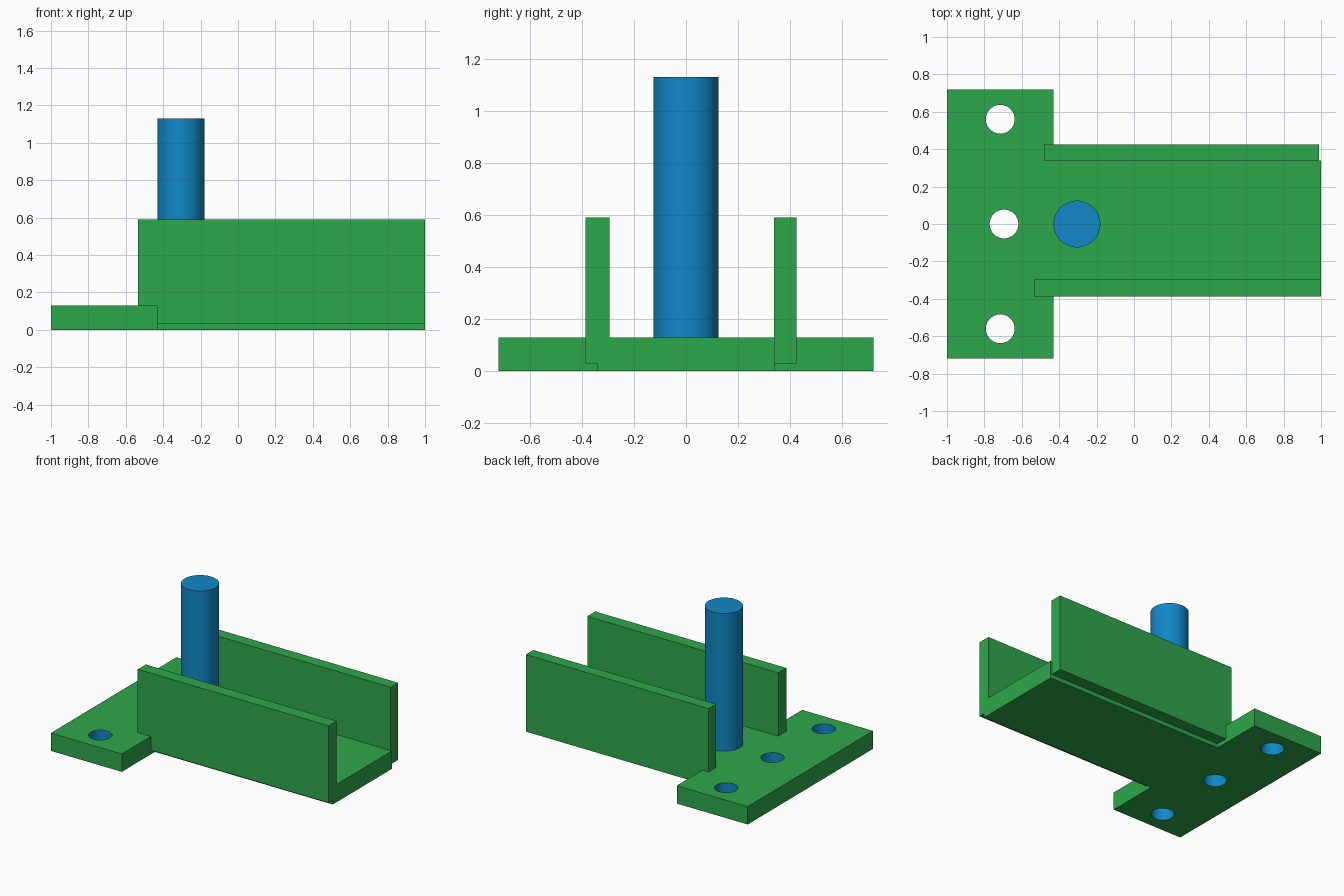
import bpy, bmesh, math
from mathutils import Vector

if "Cube" in bpy.data.objects:
    bpy.data.objects.remove(bpy.data.objects["Cube"])


def material(name, rgb):
    m = bpy.data.materials.new(name)
    m.diffuse_color = (*rgb, 1)
    m.use_nodes = True
    m.node_tree.nodes["Principled BSDF"].inputs["Base Color"].default_value = m.diffuse_color
    return m


green = material("green", (0.027, 0.392, 0.070))
blue = material("blue", (0.005, 0.250, 0.570))


def make(name, bm, *mats):
    bmesh.ops.recalc_face_normals(bm, faces=bm.faces)
    me = bpy.data.meshes.new(name)
    bm.to_mesh(me)
    bm.free()
    ob = bpy.data.objects.new(name, me)
    bpy.context.collection.objects.link(ob)
    for m in mats:
        me.materials.append(m)
    return ob


def prism(name, outline, z0, z1, *mats):
    bm = bmesh.new()
    base = bm.faces.new([bm.verts.new((x, y, z0)) for x, y in outline])
    top = bmesh.ops.extrude_face_region(bm, geom=[base], use_keep_orig=True)["geom"]
    bmesh.ops.translate(bm, vec=(0, 0, z1 - z0),
                        verts=[g for g in top if isinstance(g, bmesh.types.BMVert)])
    return make(name, bm, *mats)


def circle(x, y, r, n=64):
    return [(x + r * math.cos(2 * math.pi * i / n),
             y + r * math.sin(2 * math.pi * i / n)) for i in range(n)]


def rect(x0, x1, y0, y1):
    return [(x0, y0), (x1, y0), (x1, y1), (x0, y1)]


def activate(ob):
    bpy.ops.object.select_all(action='DESELECT')
    ob.select_set(True)
    bpy.context.view_layer.objects.active = ob


# T-shaped base plate: wide flange plus channel floor
half = [(1, 0.34), (-0.43, 0.34), (-0.43, 0.72), (-1, 0.72)]
plate = prism("base_plate", half + [(x, -y) for x, y in reversed(half)],
              0, 0.13, green, blue)

# Three bolt holes through the flange
holes = [(-0.715, 0.56), (-0.695, 0.0), (-0.715, -0.56)]
radius = 0.077
for x, y in holes:
    cutter = prism("hole_cutter", circle(x, y, radius), -0.1, 0.3)
    activate(plate)
    mod = plate.modifiers.new("hole", 'BOOLEAN')
    mod.operation = 'DIFFERENCE'
    mod.solver = 'EXACT'
    mod.object = cutter
    bpy.ops.object.modifier_apply(modifier=mod.name)
    bpy.data.objects.remove(cutter)

# Hole walls are blue, everything else green
for p in plate.data.polygons:
    bore = abs(p.normal.z) < 0.5 and any(
        (p.center.xy - Vector(h)).length < radius + 0.01 for h in holes)
    p.material_index = 1 if bore else 0
activate(plate)
bpy.ops.object.shade_smooth_by_angle(angle=math.radians(30))

# Channel side walls, slightly offset from each other
prism("front_wall", rect(-0.535, 1.0, -0.387, -0.295), 0.03, 0.59, green)
prism("back_wall", rect(-0.48, 0.99, 0.339, 0.425), 0.03, 0.59, green)

# Upright pin
pin = prism("pin", circle(-0.305, 0, 0.125), 0.125, 1.13, blue)
activate(pin)
bpy.ops.object.shade_smooth_by_angle(angle=math.radians(30))
